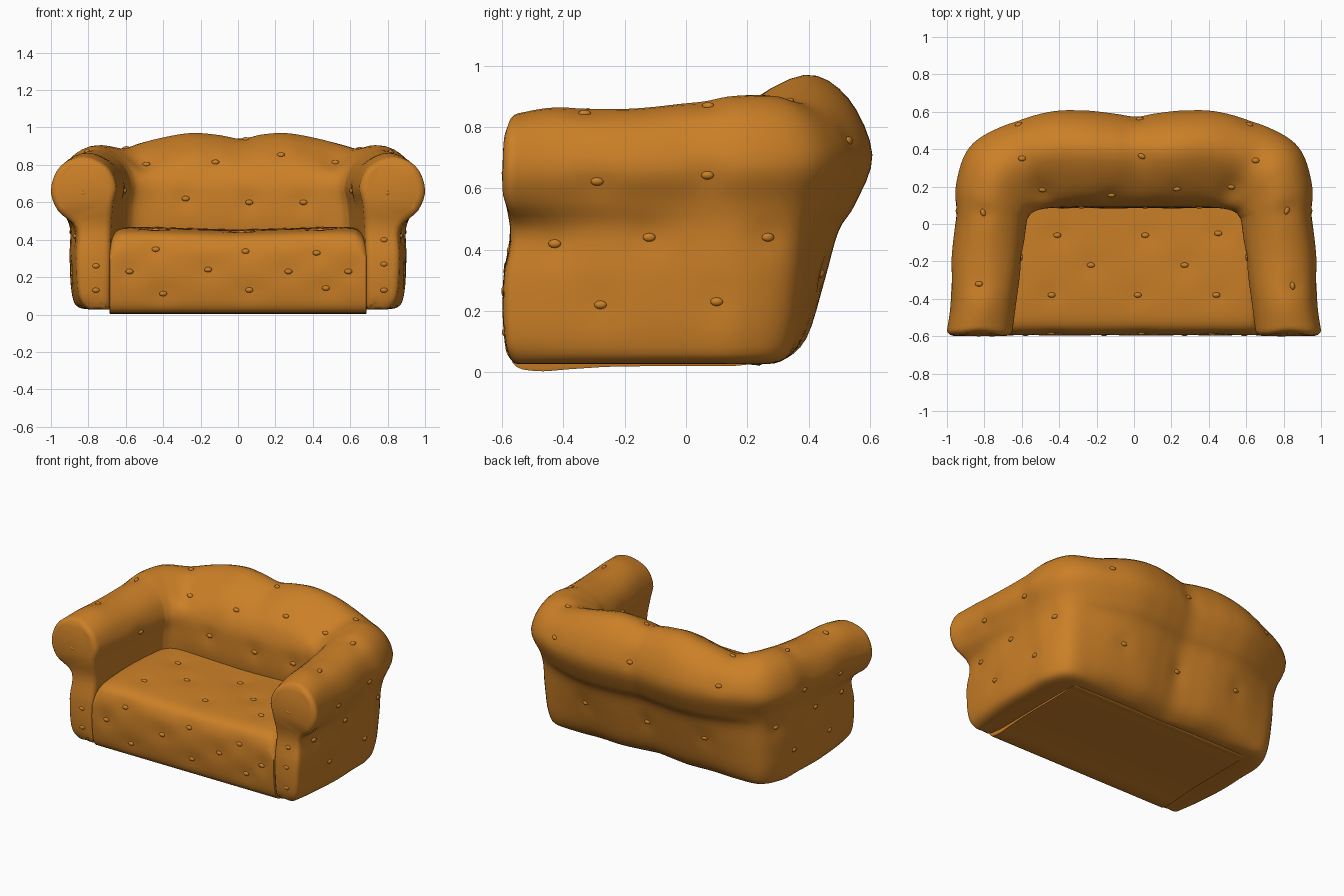
import bpy, bmesh, math
from mathutils import Vector, Matrix
from mathutils.bvhtree import BVHTree

if "Cube" in bpy.data.objects:
    bpy.data.objects.remove(bpy.data.objects["Cube"])

mat = bpy.data.materials.new("orange leather")
mat.diffuse_color = (0.60, 0.215, 0.02, 1)
mat.use_nodes = True
mat.node_tree.nodes["Principled BSDF"].inputs["Base Color"].default_value = mat.diffuse_color


def lerp(a, b, s):
    return a + (b - a) * s


def spline(pts, n, closed):
    """Catmull-Rom curve through pts, n steps per span."""
    m, out = len(pts), []
    get = (lambda i: pts[i % m]) if closed else (lambda i: pts[max(0, min(m - 1, i))])
    for i in range(m if closed else m - 1):
        a, b, c, d = (get(i + k) for k in (-1, 0, 1, 2))
        for k in range(n):
            t = k / n
            out.append(0.5 * (2 * b + (c - a) * t + (2 * a - 5 * b + 4 * c - d) * t * t
                              + (3 * b - a - 3 * c + d) * t ** 3))
    if not closed:
        out.append(pts[-1].copy())
    return out


def loft(rows, n_along, n_around, cap_steps):
    """Smooth skin over closed cross-sections, with padded end caps."""
    cols = [spline(list(c), n_along, False) for c in zip(*rows)]
    rings = [spline(list(r), n_around, True) for r in zip(*cols)]
    bm = bmesh.new()
    vs = [[bm.verts.new(p) for p in r] for r in rings]
    m = len(vs[0])
    for a, b in zip(vs, vs[1:]):
        for j in range(m):
            bm.faces.new((a[j], a[(j + 1) % m], b[(j + 1) % m], b[j]))
    caps = [bm.faces.new(vs[0]), bm.faces.new(vs[-1])]
    bmesh.ops.recalc_face_normals(bm, faces=bm.faces[:])
    for cap in caps:
        for thick, depth in cap_steps:
            bmesh.ops.inset_region(bm, faces=[cap], thickness=thick, depth=depth,
                                   use_even_offset=True)
    bmesh.ops.triangulate(bm, faces=caps)
    bm.normal_update()
    return bm


def finish(bm, name):
    me = bpy.data.meshes.new(name)
    bm.to_mesh(me)
    bm.free()
    me.materials.append(mat)
    ob = bpy.data.objects.new(name, me)
    bpy.context.collection.objects.link(ob)
    bpy.ops.object.select_all(action='DESELECT')
    ob.select_set(True)
    bpy.context.view_layer.objects.active = ob
    bpy.ops.object.shade_smooth_by_angle(angle=math.radians(45))


# Arms and back: one rolled section swept round a U
def section(inner, outer, top, s, base):
    a, b = Vector((*inner, 0)), Vector((*outer, 0))
    w = (b - a).length
    zc = lerp(0.67, 0.71, s)
    up, low = top - zc, lerp(0.185, 0.26, s)
    prof = [(lerp(0.5, 0.58, s), top)]
    for deg in (45, 0, -38):                          # outer side of the roll
        c, q = math.cos(math.radians(deg)), math.sin(math.radians(deg))
        prof.append((0.5 + 0.5 * c, zc + q * (up if q > 0 else low)))
    for arm, back, z in ((0.0, 0.11, 0.46), (0.0, 0.155, 0.3),
                         (0.012, 0.215, 0.11), (0.055, 0.30, 0.035)):
        prof.append((1 - lerp(arm + base, back, s * s) / w, z))  # neck and base
    prof += [(0.28, 0.03), (0.12, 0.035), (0.10, 0.13), (0.09, 0.3),
             (lerp(0.08, 0.01, s), 0.46)]
    # inner side: round on the arms, leaning on the back
    prof += [(lerp(0.05, 0.0, s), lerp(0.59, 0.60, s)),
             (lerp(0.0, 0.03, s), lerp(0.69, 0.73, s)),
             (lerp(0.15, 0.185, s), lerp(zc + 0.7 * up, top - 0.11, s))]
    return [a.lerp(b, t) + Vector((0, 0, z)) for t, z in prof]


half = [((0.65, -0.565), (1.0, -0.565), 0.845, 0, 0.135),
        ((0.63, -0.42), (0.98, -0.42), 0.865, 0, 0.095),
        ((0.60, -0.20), (0.975, -0.18), 0.86, 0, 0.075),
        ((0.575, 0.0), (0.955, 0.02), 0.88, 0.1, 0.06),
        ((0.56, 0.04), (0.95, 0.22), 0.90, 0.3, 0.06),
        ((0.53, 0.065), (0.88, 0.41), 0.905, 0.55, 0.06),
        ((0.47, 0.08), (0.71, 0.52), 0.895, 0.8, 0.08),
        ((0.39, 0.085), (0.46, 0.598), 0.94, 1, 0),
        ((0.24, 0.085), (0.27, 0.607), 0.97, 1, 0),
        ((0.12, 0.085), (0.12, 0.592), 0.962, 1, 0),
        ((0.0, 0.085), (0.0, 0.577), 0.945, 1, 0)]
flip = [((-i[0], i[1]), (-o[0], o[1]), *rest) for i, o, *rest in half[-2::-1]]
rows = [section(*st) for st in half + flip]
for row in (rows[0], rows[-1]):                       # puffed arm fronts, pinched at the neck
    for p in row:
        p.y += 0.025 * sum(math.exp(-((p.z - z) / 0.06) ** 2) for z in (0, 0.45, 0.87)) - 0.005
shell = loft(rows, 6, 4, [(0.005, 0.012), (0.010, 0.010), (0.020, 0.006)])

# Seat block
seat_prof = [(0.2, 0.025), (0.05, 0.02), (-0.1, 0.02), (-0.25, 0.018), (-0.38, 0.01),
             (-0.49, 0.004), (-0.565, 0.03), (-0.592, 0.15), (-0.596, 0.28), (-0.585, 0.37),
             (-0.54, 0.43), (-0.42, 0.452), (-0.25, 0.46), (-0.1, 0.462), (0.05, 0.462),
             (0.2, 0.46), (0.26, 0.4), (0.26, 0.06)]
seat_rows = [[Vector((x, y, z - (drop if z > 0.35 else 0))) for y, z in seat_prof]
             for x, drop in ((-0.685, 0.06), (-0.655, 0.015), (-0.58, -0.006), (-0.3, 0),
                             (0, 0.008), (0.3, 0), (0.58, -0.006), (0.655, 0.015),
                             (0.685, 0.06))]
seat = loft(seat_rows, 6, 4, [(0.01, 0.003)])

# Button places, found by shooting rays at the upholstery
front = [(-.44, .35), (.04, .34), (.42, .33), (-.58, .23), (-.16, .24), (.27, .23), (.59, .23),
         (-.4, .11), (.06, .13), (.47, .14), (-.76, .26), (-.76, .13), (.78, .4), (.78, .27),
         (.78, .13), (-.83, .65), (.8, .65), (-.28, .62), (.06, .6), (.35, .6), (-.49, .81),
         (-.12, .82), (.23, .86), (.52, .82)]
side = [(-.29, .62), (.07, .64), (-.43, .42), (-.12, .44), (.27, .44), (-.28, .22), (.1, .23)]
above = [(-.6, .35), (.04, .36), (.65, .34), (-.81, .06), (.82, .07), (-.83, -.32), (.85, -.33),
         (-.41, -.06), (.06, -.06), (.45, -.05), (-.23, -.22), (.27, -.22), (-.44, -.38),
         (.02, -.38), (.44, -.38)]
behind = [(-.62, .76), (.03, .76), (.62, .76), (-.45, .32), (0, .3), (.45, .32)]
rays = [((x, -2, z), (0, 1, 0)) for x, z in front]
rays += [((x, 2, z), (0, -1, 0)) for x, z in behind]
rays += [((x, y, 2), (0, 0, -1)) for x, y in above]
for k in (-1, 1):
    rays += [((2 * k, y, z), (-k, 0, 0)) for y, z in side]
    rays.append(((0, -.18, .66), (k, 0, 0)))

trees = [BVHTree.FromBMesh(b) for b in (shell, seat)]
spots = []
for o, d in rays:
    hits = [h for h in (t.ray_cast(Vector(o), Vector(d)) for t in trees) if h[0]]
    if hits:
        p, n, _, _ = min(hits, key=lambda h: h[3])
        spots.append((p, -n if n.dot(Vector(d)) > 0 else n))

# Tufting dimples around the buttons
for bm in (shell, seat):
    for v in bm.verts:
        push = Vector()
        for p, n in spots:
            d2 = (v.co - p).length_squared
            if d2 < 0.03 and v.normal.dot(n) > 0.3:
                push -= n * 0.010 * math.exp(-d2 / 0.003)
        v.co += push
    bm.normal_update()
finish(shell, "arms_and_back")
finish(seat, "seat")

# Buttons
buttons = bmesh.new()
for p, n in spots:
    tx = Vector((0, 0, 1)).cross(n)
    tx = tx.normalized() if tx.length > 0.3 else Vector((1, 0, 0))
    ty = n.cross(tx).normalized()
    tx = ty.cross(n)
    rot = Matrix((tx, ty, n)).transposed().to_4x4()
    bmesh.ops.create_uvsphere(buttons, u_segments=12, v_segments=8, radius=1,
                              matrix=Matrix.Translation(p - n * 0.008) @ rot
                              @ Matrix.Diagonal((0.021, 0.014, 0.011, 1)))
finish(buttons, "buttons")
